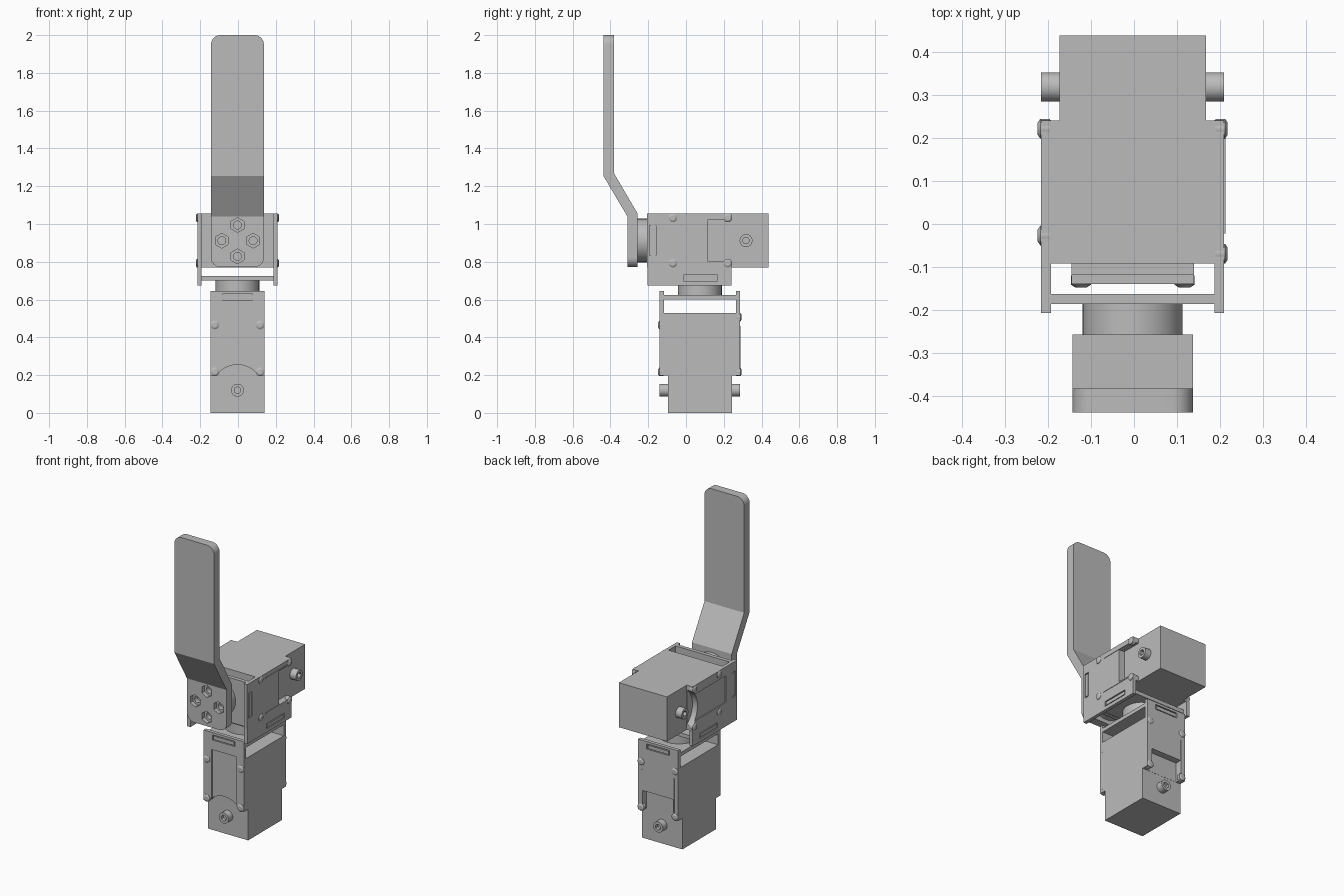
import bpy, bmesh, math
from mathutils import Matrix, Vector

old = bpy.data.objects.get("Cube")
if old:
    bpy.data.objects.remove(old, do_unlink=True)

grey = bpy.data.materials.new("plain grey")
grey.use_nodes = True
COLOUR = (0.5, 0.5, 0.5, 1)
grey.diffuse_color = COLOUR
grey.node_tree.nodes["Principled BSDF"].inputs["Base Color"].default_value = COLOUR

WORLD = Matrix.Identity(4)


def finish(bm, name, frame):
    bmesh.ops.transform(bm, matrix=frame, verts=bm.verts)
    bmesh.ops.recalc_face_normals(bm, faces=bm.faces)
    mesh = bpy.data.meshes.new(name)
    bm.to_mesh(mesh)
    bm.free()
    mesh.materials.append(grey)
    obj = bpy.data.objects.new(name, mesh)
    bpy.context.collection.objects.link(obj)
    return obj


def box(name, x, y, z, frame=WORLD):
    bm = bmesh.new()
    bmesh.ops.create_cube(bm, size=1)
    for v in bm.verts:
        v.co = [(a + b) / 2 + c * (b - a) for (a, b), c in zip((x, y, z), v.co)]
    return finish(bm, name, frame)


def rod(name, start, end, radius, frame=WORLD, sides=32, tip=None):
    a, b = Vector(start), Vector(end)
    bm = bmesh.new()
    bmesh.ops.create_cone(bm, cap_ends=True, segments=sides, radius1=radius,
                          radius2=radius if tip is None else tip, depth=(b - a).length)
    turn = (b - a).to_track_quat('Z', 'Y').to_matrix().to_4x4()
    obj = finish(bm, name, frame @ Matrix.Translation((a + b) / 2) @ turn)
    if sides > 8:
        for p in obj.data.polygons:
            p.use_smooth = len(p.vertices) == 4
    return obj


def cut(obj, *cutters):
    for c in cutters:
        mod = obj.modifiers.new("cut", 'BOOLEAN')
        mod.operation, mod.solver, mod.object = 'DIFFERENCE', 'EXACT', c
        mesh = bpy.data.meshes.new_from_object(
            obj.evaluated_get(bpy.context.evaluated_depsgraph_get()))
        obj.modifiers.clear()
        obj.data = mesh
        bpy.data.objects.remove(c, do_unlink=True)
    return obj


def servo(prefix, f):
    """Motor along local z, arched cover at -y and windowed cover at +y."""
    box(prefix + "_motor_case", (-.142, .142), (-.17, .17), (0, .53), f)
    box(prefix + "_bracket_bridge", (-.142, .142), (-.205, .205), (.6, .624), f)
    rod(prefix + "_horn", (0, 0, .62), (0, 0, .695), .116, f)
    for side, y0, y1 in (("arched", -.2125, -.16), ("windowed", .16, .2125)):
        s = -1 if y0 < 0 else 1
        out = s * .2125

        def span(a, b):
            return tuple(sorted((s * a, s * b)))
        # Cover, thick along the motor and thin beyond it
        cover = box(f"{prefix}_{side}_cover", (-.142, .142), (y0, y1), (.198, .645), f)
        cut(cover, box("c", (-1, 1), span(.1, .19), (.53, 1), f))
        if side == "arched":
            cut(cover, rod("c", (0, s * .171, .12), (0, s * .3, .12), .135, f, 48),
                box("c", (-.085, .085), span(.206, .3), (.22, .535), f))
        else:
            cut(cover, box("c", (-.11, .11), span(.171, .3), (.1, .325), f))
            for x in (-.112, .112):
                box(prefix + "_cover_rib", (x - .004, x + .004), span(.2, .2155), (.24, .46), f)
        # Tab of the bridge sitting in its slot
        cut(cover, box("c", (-.08, .08), span(.204, .3), (.597, .63), f))
        box(prefix + "_bridge_tab", (-.073, .073), span(.19, .2115), (.602, .624), f)
        # Cover screws
        for x in (-.12, .12):
            for z in (.217, .465 if side == "arched" else .507):
                rod(prefix + "_cover_screw", (x, out - s * .02, z), (x, out + s * .002, z), .023, f, 20)
                rod(prefix + "_screw_head", (x, out + s * .002, z), (x, out + s * .008, z),
                    .023, f, 20, tip=.014)
        # Pivot pin with a hexagonal socket
        pin = rod(prefix + "_pivot_pin", (0, s * .16, .12), (0, out, .12), .034, f)
        cut(pin, rod("c", (0, out - s * .022, .12), (0, out + s * .02, .12), .019, f, 6))


# Lower servo stands upright, upper one lies with its horn to the front
servo("lower", Matrix.Translation((-.003, .0735, 0)))
lying = Matrix(((0, 1, 0, -.003), (0, 0, -1, .438), (-1, 0, 0, .9125), (0, 0, 0, 1)))
servo("upper", lying)

# Hanging flanges that carry the upper servo on the lower horn
for name, x0, x1, s in (("right_flange", -.2155, -.193, -1), ("left_flange", .187, .2095, 1)):
    flange = box(name, (x0, x1), (-.205, .242), (.675, .7715))
    face = x0 if s < 0 else x1
    cut(flange, box("c", tuple(sorted((face - s * .008, face + s * .05))), (-.012, .168), (.697, .73)))
    box(name + "_tab", (x0 + .001, x1 - .001), (-.005, .161), (.702, .724))
box("base_bridge", (-.2, .195), (-.068, .215), (.7, .724))
rod("base_boss", (-.003, .0735, .66), (-.003, .0735, .702), .116)

# Cranked arm: side profile swept across x
profile = [(-.31, .772), (-.31, 1.04), (-.4375, 1.255), (-.4375, 2),
           (-.382, 2), (-.382, 1.27), (-.256, 1.055), (-.256, .772)]
bm = bmesh.new()
face = bm.faces.new([bm.verts.new((-.143, y, z)) for y, z in profile])
sweep = bmesh.ops.extrude_face_region(bm, geom=[face])
bmesh.ops.translate(bm, vec=(.28, 0, 0),
                    verts=[g for g in sweep["geom"] if isinstance(g, bmesh.types.BMVert)])
ends = [e for e in bm.edges
        if abs(e.verts[0].co.x - e.verts[1].co.x) < .001
        and abs(e.verts[0].co.z - e.verts[1].co.z) < .001
        and (e.verts[0].co.z < .8 or e.verts[0].co.z > 1.9)]
bmesh.ops.bevel(bm, geom=ends, offset=.05, segments=8, profile=.5, affect='EDGES')
arm = finish(bm, "cranked_arm", WORLD)

# Four hexagonal bolt pockets with a round bore
for i in range(4):
    a = i * math.pi / 2
    x, z = -.003 + .083 * math.cos(a), .9115 + .083 * math.sin(a)
    cut(arm, rod("c", (x, -.35, z), (x, -.285, z), .039, WORLD, 6),
        rod("c", (x, -.3, z), (x, -.24, z), .021, WORLD, 20))

# Smooth the arm while keeping its sharp edges
bpy.ops.object.select_all(action='DESELECT')
arm.select_set(True)
bpy.context.view_layer.objects.active = arm
bpy.ops.object.shade_smooth_by_angle(angle=math.radians(25))
